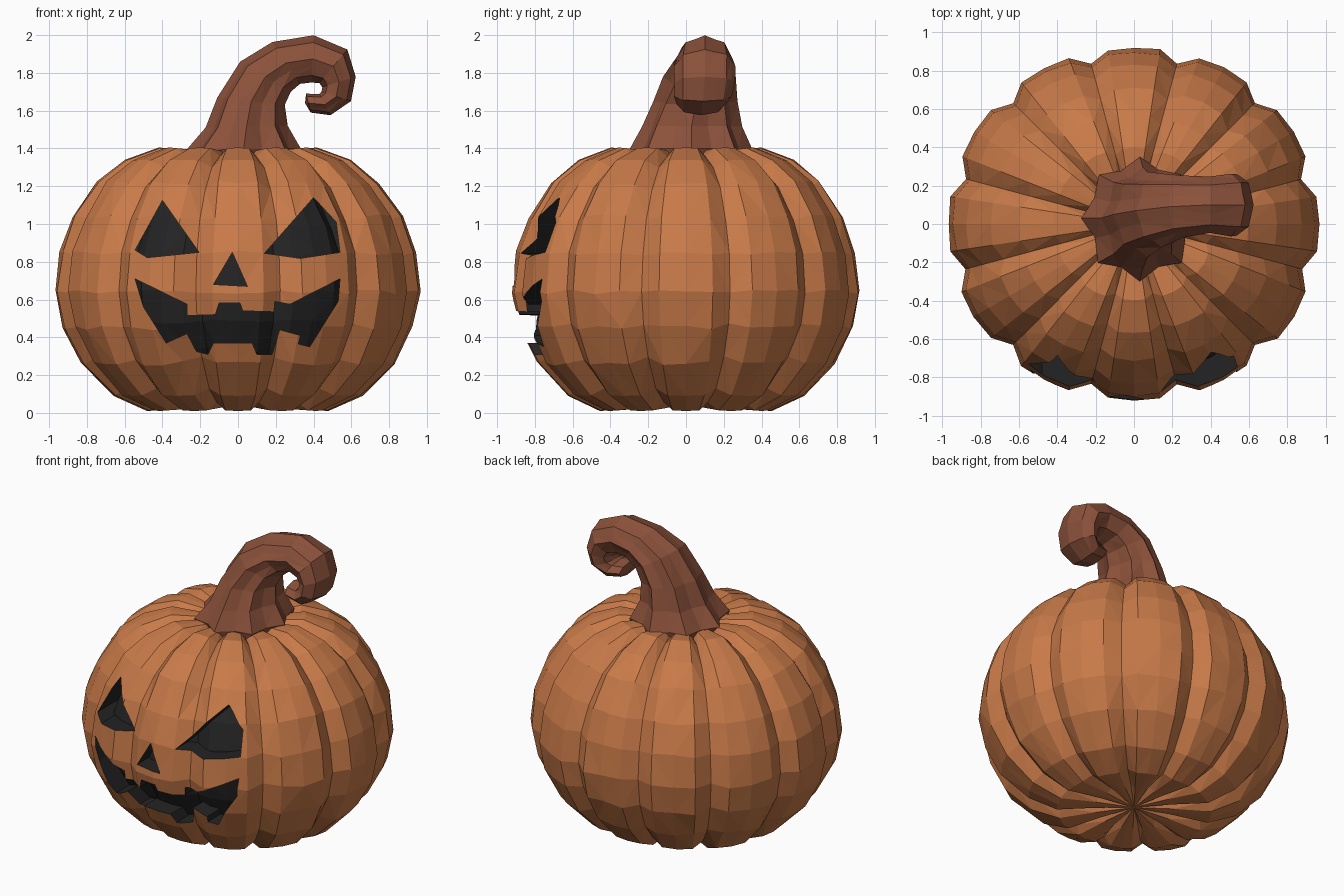
import bpy, bmesh, math, random
from mathutils import Vector

if "Cube" in bpy.data.objects:
    bpy.data.objects.remove(bpy.data.objects["Cube"])

random.seed(4)


def material(name, rgb):
    m = bpy.data.materials.new(name)
    m.diffuse_color = (*rgb, 1)
    m.use_nodes = True
    m.node_tree.nodes["Principled BSDF"].inputs["Base Color"].default_value = m.diffuse_color
    return m


ORANGE = material("pumpkin orange", (0.58, 0.195, 0.066))
BLACK = material("hollow black", (0.017, 0.017, 0.017))
BROWN = material("stem brown", (0.262, 0.084, 0.044))


def make(name, bm, mats, index=0):
    bmesh.ops.recalc_face_normals(bm, faces=bm.faces)
    bmesh.ops.triangulate(bm, faces=bm.faces)
    for f in bm.faces:
        f.material_index = index
    me = bpy.data.meshes.new(name)
    bm.to_mesh(me)
    bm.free()
    for m in mats:
        me.materials.append(m)
    ob = bpy.data.objects.new(name, me)
    bpy.context.collection.objects.link(ob)
    return ob


def skin(bm, rings, start, end):
    """Join closed rings of points, capped by a point at each end."""
    rows = [[bm.verts.new(p) for p in r] for r in rings]
    n = len(rows[0])
    a, b = bm.verts.new(start), bm.verts.new(end)
    for i in range(n):
        j = (i + 1) % n
        bm.faces.new((a, rows[0][j], rows[0][i]))
        bm.faces.new((b, rows[-1][i], rows[-1][j]))
        for r, s in zip(rows, rows[1:]):
            bm.faces.new((r[i], r[j], s[j], s[i]))


def subtract(ob, cutter):
    mod = ob.modifiers.new("cut", 'BOOLEAN')
    mod.operation = 'DIFFERENCE'
    mod.solver = 'EXACT'
    mod.object = cutter
    bpy.context.view_layer.update()
    dg = bpy.context.evaluated_depsgraph_get()
    me = bpy.data.meshes.new_from_object(ob.evaluated_get(dg))
    ob.modifiers.clear()
    ob.data = me
    bpy.data.objects.remove(cutter)


# Ribbed body: twelve lobes, four facets each
PROFILE = [(0.25, 0.025), (0.48, 0.01), (0.66, 0.09), (0.83, 0.26), (0.93, 0.45),
           (0.97, 0.64), (0.945, 0.85), (0.875, 1.04), (0.75, 1.22), (0.6, 1.34),
           (0.42, 1.405), (0.25, 1.39)]
LOBE = [(-15, 0.935), (-8.5, 0.995), (0, 1.0), (8.5, 0.995)]
MID = Vector((0, 0, 0.7))
body_rings = []
for r, z in PROFILE:
    ring = []
    for k in range(12):
        for off, g in LOBE:
            a = math.radians(30 * k + off)
            rr = r * (1 - 0.05 * math.sin(a) ** 4) * g * random.uniform(0.994, 1.004)
            zz = 0.7 + (z - 0.7) * g + random.uniform(-0.012, 0.012) * (0.2 < z < 1.3)
            ring.append(Vector((rr * math.cos(a), rr * math.sin(a), zz)))
    body_rings.append(ring)


def body(name, scale, index):
    bm = bmesh.new()
    skin(bm, [[MID + (p - MID) * scale for p in r] for r in body_rings],
         MID + Vector((0, 0, -0.665 * scale)), MID + Vector((0, 0, 0.63 * scale)))
    return make(name, bm, [ORANGE, BLACK], index)


pumpkin = body("pumpkin_body", 1.0, 0)
core = body("inner_core", 0.87, 1)

# Carved face outlines as (x, z)
LEFT_EYE = [(-.545, .862), (-.40, 1.125), (-.206, .85), (-.48, .822)]
RIGHT_EYE = [(.14, .845), (.40, 1.14), (.52, 1.01), (.54, .85), (.33, .818)]
NOSE = [(-.13, .68), (-.03, .85), (.05, .67)]
MOUTH = [(-.545, .71), (-.27, .575), (-.27, .515), (-.12, .52), (-.10, .583), (.01, .583),
         (.025, .54), (.19, .535), (.195, .59), (.275, .575), (.54, .71), (.53, .59),
         (.38, .35), (.32, .365), (.33, .41), (.22, .44), (.18, .31), (.10, .31),
         (.075, .37), (-.13, .37), (-.16, .31), (-.22, .325), (-.27, .42), (-.38, .37),
         (-.50, .56)]
bm = bmesh.new()
for shape in (LEFT_EYE, RIGHT_EYE, NOSE, MOUTH):
    front = [bm.verts.new((x, -1.2, z)) for x, z in shape]
    back = [bm.verts.new((x, -0.2, z)) for x, z in shape]
    bm.faces.new(front)
    bm.faces.new(back[::-1])
    for i in range(len(shape)):
        j = (i + 1) % len(shape)
        bm.faces.new((front[i], back[i], back[j], front[j]))
carving = make("face_cutter", bm, [ORANGE, BLACK], 1)
carving.hide_render = True
subtract(carving, core)       # leaves pockets of even depth
subtract(pumpkin, carving)

# Curled stem: outer x z, inner x z, centre y, half width in y
STEM = [(-.25, 1.32, .31, 1.32, .03, .31), (-.28, 1.39, .34, 1.40, .03, .33),
        (-.175, 1.51, .265, 1.52, .03, .27), (-.11, 1.67, .25, 1.63, .05, .225),
        (.01, 1.86, .28, 1.70, .07, .195), (.18, 1.965, .33, 1.74, .09, .165),
        (.40, 2.0, .39, 1.748, .10, .15), (.58, 1.925, .43, 1.745, .10, .165),
        (.625, 1.78, .445, 1.725, .10, .165), (.60, 1.65, .44, 1.70, .09, .155),
        (.49, 1.575, .43, 1.69, .08, .13), (.385, 1.59, .36, 1.69, .08, .11)]
stem_rings = []
for i, (xo, zo, xi, zi, yc, h) in enumerate(STEM):
    c = Vector(((xo + xi) / 2, yc, (zo + zi) / 2))
    u = Vector((xo, yc, zo)) - c
    valley = min(0.924, 0.82 + 0.016 * i)
    ring = []
    for k in range(16):
        a = math.tau * k / 16
        g = (valley if k % 2 else 1) * random.uniform(0.97, 1.0)
        ring.append(c + (u * math.cos(a) + Vector((0, h, 0)) * math.sin(a)) * g)
    stem_rings.append(ring)
bm = bmesh.new()
skin(bm, stem_rings, (.03, .03, 1.32), (.355, .08, 1.64))
make("stem", bm, [BROWN])
